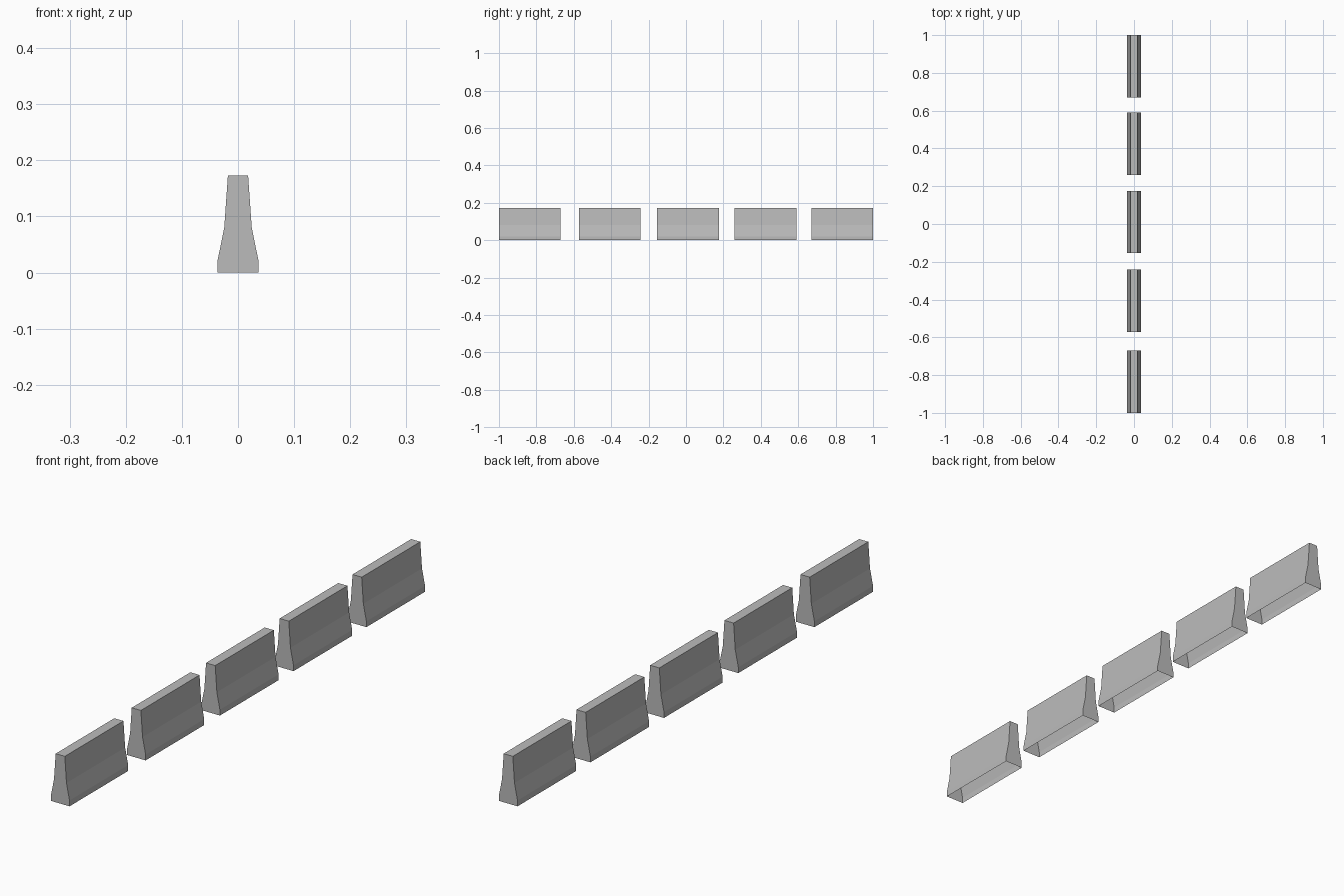
import bpy
import bmesh

if "Cube" in bpy.data.objects:
    bpy.data.objects.remove(bpy.data.objects["Cube"], do_unlink=True)

# Concrete material
concrete = bpy.data.materials.new("concrete_grey")
concrete.use_nodes = True
grey = (0.5, 0.5, 0.5, 1)
concrete.diffuse_color = grey
concrete.node_tree.nodes["Principled BSDF"].inputs["Base Color"].default_value = grey

# Half cross-section of a barrier, from base to top: (half width, height)
HALF = [(0.0365, 0), (0.0365, 0.021), (0.0245, 0.08), (0.018, 0.173)]
LENGTH = 0.33


def barrier(name, y):
    """Hollow shell with side walls, top and ends, open underneath."""
    outline = HALF + [(-x, z) for x, z in reversed(HALF)]
    bm = bmesh.new()
    front = [bm.verts.new((x, -LENGTH / 2, z)) for x, z in outline]
    back = [bm.verts.new((x, LENGTH / 2, z)) for x, z in outline]
    bm.faces.new(front)
    bm.faces.new(back[::-1])
    for i in range(len(outline) - 1):
        bm.faces.new((front[i + 1], front[i], back[i], back[i + 1]))
    mesh = bpy.data.meshes.new(name)
    bm.to_mesh(mesh)
    bm.free()
    mesh.materials.append(concrete)
    obj = bpy.data.objects.new(name, mesh)
    obj.location.y = y
    bpy.context.collection.objects.link(obj)


# Row of slightly unevenly spaced barriers
for i, y in enumerate((-0.835, -0.407, 0.011, 0.425, 0.835)):
    barrier(f"road_barrier_{i + 1}", y)
